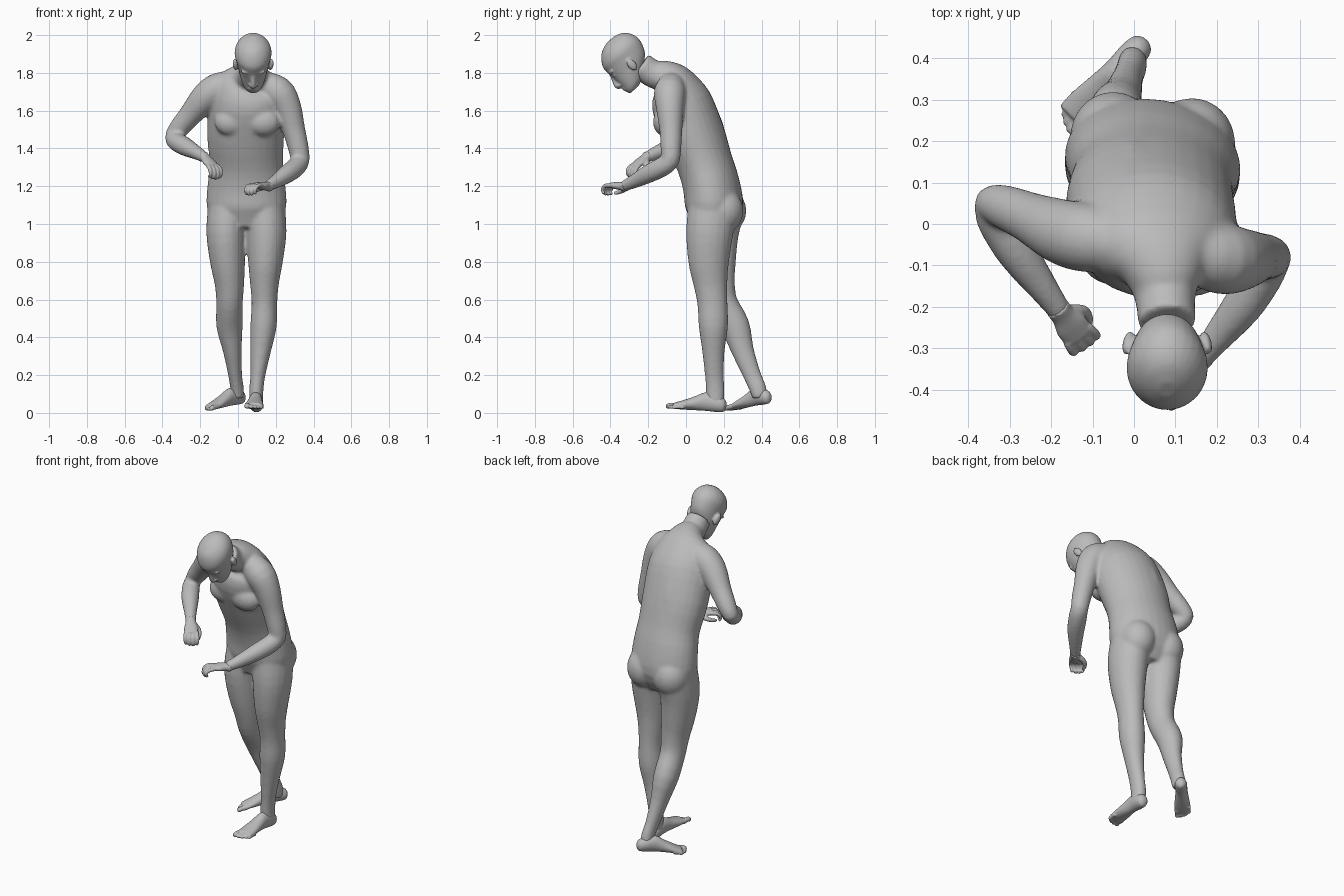
import bpy, bmesh, math
from mathutils import Vector, Matrix

if "Cube" in bpy.data.objects:
    bpy.data.objects.remove(bpy.data.objects["Cube"])

skin = bpy.data.materials.new("plain_grey")
skin.use_nodes = True
grey = (0.5, 0.5, 0.5, 1)
skin.diffuse_color = grey
skin.node_tree.nodes["Principled BSDF"].inputs["Base Color"].default_value = grey


def catmull(rows, steps=3):
    """Smoothly resample rows of numbers."""
    rows = [Vector(r) for r in rows]
    out = []
    for i in range(len(rows) - 1):
        a, b, c = rows[max(i - 1, 0)], rows[i], rows[i + 1]
        d = rows[min(i + 2, len(rows) - 1)]
        for k in range(steps):
            t = k / steps
            out.append(b + ((c - a) * t + (a * 2 - b * 5 + c * 4 - d) * t ** 2
                            + (b * 3 - a - c * 3 + d) * t ** 3) / 2)
    return out + [rows[-1]]


def loft(bm, rows, side, axis=None, sides=20):
    """Closed tube of elliptical rings; a row is x, y, z, half width, half depth."""
    rows = catmull([tuple(r) if len(r) == 5 else (*r, r[-1]) for r in rows])
    pts = [Vector(r[:3]) for r in rows]
    rings = []
    for i, r in enumerate(rows):
        t = axis or pts[min(i + 1, len(pts) - 1)] - pts[max(i - 1, 0)]
        t = t.normalized()
        a = Vector(side)
        a = (a - t * a.dot(t)).normalized()
        b = t.cross(a)
        rings.append([bm.verts.new(pts[i] + a * r[3] * math.cos(w) + b * r[4] * math.sin(w))
                      for w in (math.tau * k / sides for k in range(sides))])
    for lo, hi in zip(rings, rings[1:]):
        for k in range(sides):
            n = (k + 1) % sides
            bm.faces.new((lo[k], lo[n], hi[n], hi[k]))
    bm.faces.new(rings[0][::-1])
    bm.faces.new(rings[-1])


def blob(bm, centre, radii, turn=Matrix()):
    m = Matrix.Translation(centre) @ turn @ Matrix.Diagonal((*radii, 1))
    bmesh.ops.create_uvsphere(bm, u_segments=20, v_segments=12, radius=1, matrix=m)


def finish(bm, name, voxel, smoothing):
    """Fuse the overlapping forms into one smooth skin."""
    bmesh.ops.recalc_face_normals(bm, faces=bm.faces)
    mesh = bpy.data.meshes.new(name)
    bm.to_mesh(mesh)
    bm.free()
    obj = bpy.data.objects.new(name, mesh)
    bpy.context.collection.objects.link(obj)
    fuse = obj.modifiers.new("fuse", 'REMESH')
    fuse.mode = 'VOXEL'
    fuse.voxel_size = voxel
    fuse.use_smooth_shade = True
    relax = obj.modifiers.new("relax", 'SMOOTH')
    relax.factor = 0.5
    relax.iterations = smoothing
    graph = bpy.context.evaluated_depsgraph_get()
    done = bpy.data.meshes.new_from_object(obj.evaluated_get(graph))
    obj.modifiers.clear()
    obj.data = done
    done.name = name
    done.materials.clear()
    done.materials.append(skin)
    done.polygons.foreach_set("use_smooth", [True] * len(done.polygons))


# Torso and neck, leaning forward and turned a little
body = bmesh.new()
loft(body, [(.045, .14, .97, .15, .10), (.045, .15, 1.08, .21, .15),
            (.045, .135, 1.2, .208, .15), (.045, .10, 1.32, .195, .148),
            (.04, .045, 1.47, .205, .16), (.05, -.025, 1.64, .2, .16),
            (.06, -.07, 1.74, .17, .12), (.07, -.115, 1.78, .105, .088),
            (.075, -.175, 1.795, .074, .074), (.08, -.24, 1.84, .07, .072)],
     (1, -.16, 0), sides=28)

# Chest muscles, buttocks and the ridges beside the spine
for x, y in ((-.035, -.09), (.135, -.115)):
    blob(body, (x, y, 1.54), (.09, .06, .075))
for x, y in ((-.05, .21), (.14, .195)):
    blob(body, (x, y, 1.07), (.105, .11, .12))
for off in (-.05, .05):
    loft(body, [(.05 + off, y - .04 - off * .16, z, .04) for y, z in
                ((.05, 1.76), (.125, 1.66), (.19, 1.52), (.225, 1.36), (.265, 1.22))],
         (1, 0, 0))

# Arms, both bent at the elbow
arm_side = (0, 1, .3)
loft(body, [(.12, -.07, 1.75, .065), (.21, -.085, 1.70, .085), (.26, -.085, 1.62, .075),
            (.295, -.08, 1.5, .061), (.32, -.08, 1.4, .055), (.328, -.085, 1.335, .05),
            (.305, -.13, 1.30, .052), (.26, -.2, 1.265, .049), (.2, -.275, 1.225, .037),
            (.155, -.33, 1.20, .029)], arm_side)
loft(body, [(.0, -.045, 1.75, .065), (-.1, -.035, 1.72, .083), (-.17, -.02, 1.67, .08),
            (-.25, .015, 1.58, .062), (-.31, .04, 1.51, .054), (-.342, .048, 1.465, .045),
            (-.33, .01, 1.44, .05), (-.28, -.07, 1.41, .05), (-.215, -.16, 1.375, .036),
            (-.175, -.215, 1.35, .029)], arm_side)

# Legs, the right one trailing
loft(body, [(.14, .14, 1.08, .11, .13), (.15, .125, .95, .107, .125), (.145, .12, .8, .092, .108),
            (.14, .13, .68, .076, .09), (.14, .14, .58, .068, .08), (.135, .145, .46, .07, .078),
            (.12, .145, .33, .055, .06), (.105, .15, .2, .04, .05), (.097, .155, .12, .038, .05),
            (.097, .155, .05, .036, .045)], (1, 0, 0))
loft(body, [(-.05, .17, 1.08, .11, .14), (-.063, .15, .95, .105, .13), (-.055, .155, .8, .093, .11),
            (-.045, .17, .68, .078, .09), (-.045, .195, .58, .07, .08), (-.045, .26, .46, .07, .078),
            (-.03, .30, .33, .05, .06), (-.015, .35, .2, .037, .048), (-.005, .38, .13, .036, .046),
            (-.003, .392, .08, .035, .04)], (1, 0, 0))
finish(body, "body", .009, 10)

# Head, bowed: 'up' points to the crown and 'ahead' out of the face
head = bmesh.new()
ear_line = Vector((.08, -.29, 1.84))
up = Vector((0, -.67, .742))
ahead = Vector((0, -.742, -.67))


def face(x, u, f):
    return ear_line + Vector((x, 0, 0)) + up * u + ahead * f


loft(head, [(*face(0, u, f), w, d) for u, f, w, d in
            ((-.107, .075, .03, .03), (-.085, .055, .052, .058), (-.04, .03, .069, .085),
             (0, .01, .079, .108), (.05, 0, .091, .12), (.09, -.002, .098, .121),
             (.13, -.006, .086, .102), (.16, -.008, .056, .07), (.175, -.01, .02, .025))],
     (1, 0, 0), up, 28)
tilt = Matrix.Rotation(math.atan2(.67, .742), 4, 'X')
for s in (-1, 1):
    blob(head, face(s * .094, 0, -.005), (.013, .022, .036),
         Matrix.Rotation(s * .25, 4, 'Z') @ tilt)
    blob(head, face(s * .034, .022, .093), (.018, .018, .011), tilt)
    blob(head, face(s * .034, .045, .098), (.032, .018, .01), tilt)
    blob(head, face(s * .014, -.036, .118), (.011, .013, .01), tilt)
loft(head, [(*face(0, u, f), r) for u, f, r in
            ((.045, .105, .009), (.01, .117, .012), (-.03, .128, .015), (-.044, .118, .012))],
     (1, 0, 0))
for u in (-.061, -.072):
    blob(head, face(0, u, .108), (.027, .012, .007), tilt)
finish(head, "head", .006, 3)


def hand(name, wrist, forward, thumb_side):
    """Relaxed hand with curled fingers."""
    bm = bmesh.new()
    wrist, f = Vector(wrist), Vector(forward).normalized()
    s = Vector(thumb_side)
    s = (s - f * s.dot(f)).normalized()
    d = f.cross(s)
    if d.z > 0:
        d.negate()

    def at(a, b, c):
        return wrist + f * a + s * b + d * c

    loft(bm, [(*at(a, 0, 0), w, h) for a, w, h in
              ((-.02, .03, .029), (.01, .03, .023), (.045, .04, .02), (.085, .038, .015))], s)
    for b, size in ((-.031, .85), (-.01, .97), (.011, 1), (.031, .93)):
        loft(bm, [(*at(.075 + a * size, b * k, c * size), r) for a, k, c, r in
                  ((0, 1, 0, .0115), (.037, 1.12, .006, .011),
                   (.058, 1.05, .034, .0095), (.045, .95, .056, .0075))], s, sides=12)
    loft(bm, [(*at(a, b, c), r) for a, b, c, r in
              ((.012, .018, .006, .016), (.045, .045, .022, .014),
               (.078, .046, .036, .0115), (.103, .035, .044, .008))], (0, 0, 1), sides=12)
    finish(bm, name, .0045, 3)


hand("left_hand", (.155, -.33, 1.20), (-.68, -.68, .06), (-.7, .7, 0))
hand("right_hand", (-.175, -.215, 1.35), (.5, -.65, -.5), (.75, .6, 0))


def foot(name, heel, forward, inner, size):
    """Bare foot with five toes; the big toe lies on the inner side."""
    bm = bmesh.new()
    heel, f = Vector(heel), Vector(forward).normalized()
    s = Vector(inner)
    s = (s - f * s.dot(f)).normalized()
    n = f.cross(s)
    if n.z < 0:
        n.negate()

    def at(a, b, c):
        return heel + (f * a + s * b + n * c) * size

    loft(bm, [(*at(a, 0, c), w * size, h * size) for a, c, w, h in
              ((0, .042, .012, .012), (.015, .04, .03, .036), (.05, .046, .037, .045),
               (.11, .054, .036, .05), (.17, .041, .042, .037), (.23, .029, .049, .025),
               (.28, .021, .046, .016))], s, f)
    for b, tip, r in ((.034, .322, .015), (.011, .318, .0105), (-.008, .31, .01),
                      (-.025, .298, .0095), (-.041, .283, .009)):
        loft(bm, [(*at(tip + a, b, c + r), r * k * size) for a, c, k in
                  ((-.06, .006, 1), (-.03, .007, .95), (-.01, .003, 1), (0, .002, .6))],
             s, f, 12)
    finish(bm, name, .005, 3)


foot("left_foot", (.1, .212, 0), (-.06, -1, .06), (-1, .06, 0), 1)
foot("right_foot", (.033, .448, .05), (-.68, -.74, -.15), (.74, -.68, 0), .94)
